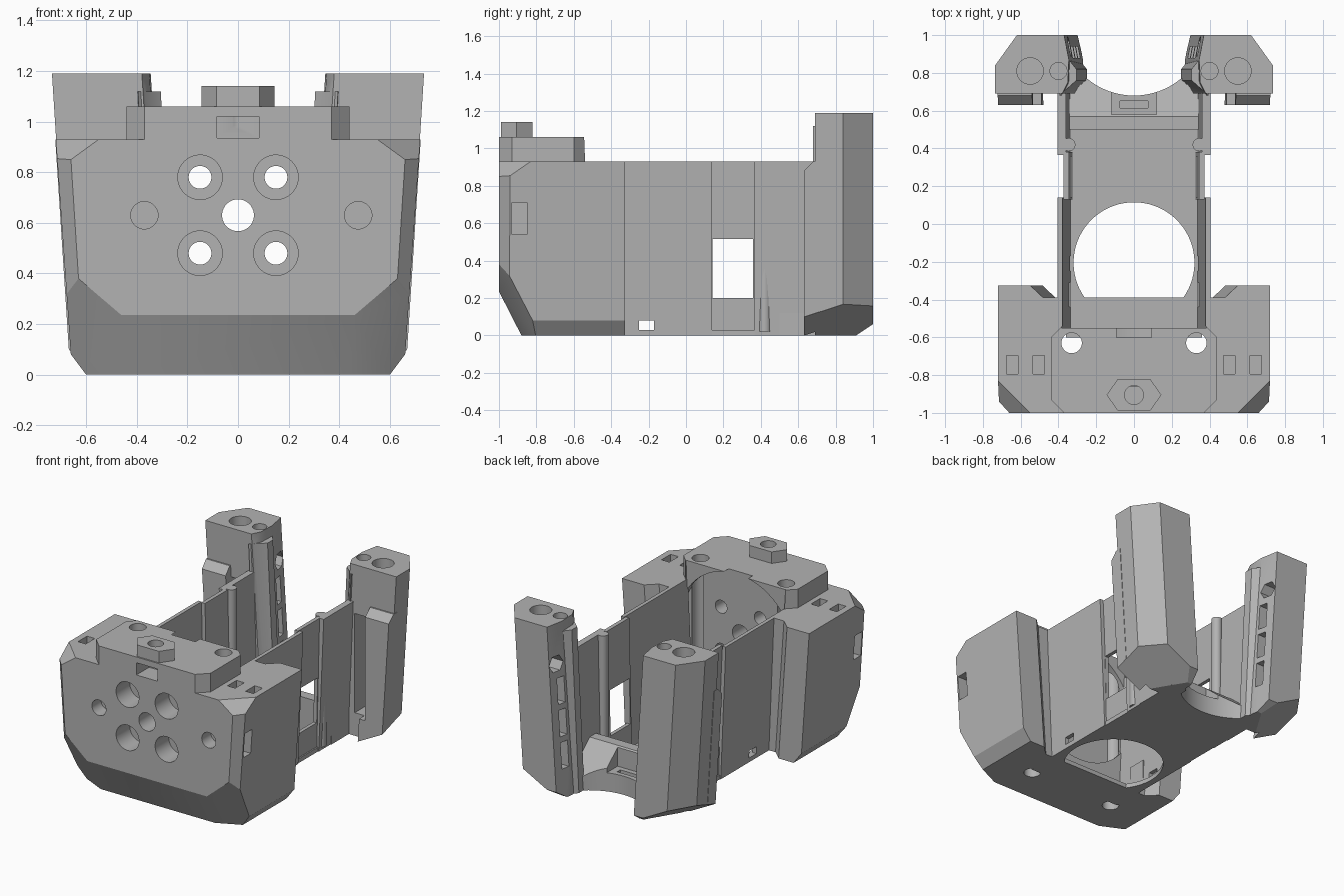
import bpy, bmesh, math
from mathutils import Vector

if "Cube" in bpy.data.objects:
    bpy.data.objects.remove(bpy.data.objects["Cube"])

grey = bpy.data.materials.new("matte_grey")
grey.diffuse_color = (0.45, 0.45, 0.45, 1)
grey.use_nodes = True
grey.node_tree.nodes["Principled BSDF"].inputs["Base Color"].default_value = grey.diffuse_color


def make(name, bm):
    bmesh.ops.recalc_face_normals(bm, faces=bm.faces)
    me = bpy.data.meshes.new(name)
    bm.to_mesh(me)
    bm.free()
    me.materials.append(grey)
    ob = bpy.data.objects.new(name, me)
    bpy.context.collection.objects.link(ob)
    return ob


def loft(name, low, high, z0, z1):
    """Solid between two plan outlines at heights z0 and z1."""
    bm = bmesh.new()
    a = [bm.verts.new((x, y, z0)) for x, y in low]
    b = [bm.verts.new((x, y, z1)) for x, y in high]
    bm.faces.new(a)
    bm.faces.new(b)
    for i in range(len(a)):
        j = (i + 1) % len(a)
        bm.faces.new((a[i], a[j], b[j], b[i]))
    return make(name, bm)


def rect(x0, x1, y0, y1):
    return [(x0, y0), (x1, y0), (x1, y1), (x0, y1)]


def box(name, x0, x1, y0, y1, z0, z1):
    return loft(name, rect(x0, x1, y0, y1), rect(x0, x1, y0, y1), z0, z1)


def rod(name, axis, r, p, length, n=40):
    """Cylinder or prism starting at p and running along +axis."""
    bm = bmesh.new()
    bmesh.ops.create_cone(bm, cap_ends=True, segments=n, radius1=r, radius2=r, depth=length)
    d = {"x": Vector((1, 0, 0)), "y": Vector((0, 1, 0)), "z": Vector((0, 0, 1))}[axis]
    q = Vector((0, 0, 1)).rotation_difference(d)
    for v in bm.verts:
        v.co = q @ v.co + Vector(p) + d * length / 2
    return make(name, bm)


def boolean(ob, others, op="DIFFERENCE"):
    for c in others:
        m = ob.modifiers.new("bool", "BOOLEAN")
        m.operation, m.object, m.solver = op, c, "EXACT"
        bpy.context.view_layer.objects.active = ob
        bpy.ops.object.modifier_apply(modifier=m.name)
        bpy.data.objects.remove(c, do_unlink=True)


def chop(ob, p, n):
    """Slice away everything on the normal side of a plane."""
    bm = bmesh.new()
    bm.from_mesh(ob.data)
    bmesh.ops.bisect_plane(bm, geom=bm.verts[:] + bm.edges[:] + bm.faces[:], dist=1e-5,
                           plane_co=p, plane_no=n, clear_outer=True)
    bmesh.ops.holes_fill(bm, edges=[e for e in bm.edges if e.is_boundary])
    bmesh.ops.recalc_face_normals(bm, faces=bm.faces)
    bm.to_mesh(ob.data)
    bm.free()


def side(pts, s, dx=0):
    return [(s * (x + dx), y) for x, y in pts]


# Front block: tapered box with sliced corners
block = loft("front_block", rect(-.655, .655, -1, -.39), rect(-.72, .72, -1, -.39), 0, .93)
chop(block, (0, -1, .235), (0, -.235, -.12))
for s in (-1, 1):
    chop(block, (s * .66, -1, .85), (s * .055, -.05, -.0035))
    chop(block, (s * .55, -1, .93), (s * .0136, -.0136, .0187))
    chop(block, (s * .63, -1, .38), (s * .0261, -.0554, -.0306))
    chop(block, (s * .66, 0, .08), (s * .08, 0, -.06))

# Raised deck with cut corners and the hexagonal boss
deck_plan = [(-.37, -1), (.37, -1), (.44, -.93), (.44, -.6), (.38, -.54),
             (-.38, -.54), (-.44, -.6), (-.44, -.93)]
deck = loft("top_deck", deck_plan, deck_plan, .9, 1.06)
hexagon = [(-.145, -.905), (-.085, -.99), (.085, -.99), (.145, -.905), (.085, -.82), (-.085, -.82)]
boss = loft("hex_boss", hexagon, hexagon, 1.04, 1.14)
boolean(block, [deck, boss], "UNION")

# Cavity, motor recess, screw holes and slots
cuts = [loft("cavity", rect(-.345, .345, -.55, 0), rect(-.39, .39, -.55, 0), .03, 1.2),
        rod("recess", "y", .44, (0, -.6, .63), .1, 64),
        rod("centre_hole", "y", .063, (0, -1.1, .63), .7),
        rod("boss_hole", "z", .05, (0, -.905, .98), .3),
        box("nut_slot", -.082, .082, -1.1, -.86, .935, 1.02)]
for x in (-.15, .15):
    for z in (.48, .78):
        cuts.append(rod("bore", "y", .045, (x, -1.1, z), .7))
        cuts.append(rod("counterbore", "y", .088, (x, -1.1, z), .25))
for x in (-.37, .475):
    cuts.append(rod("blind_hole", "y", .054, (x, -1.1, .63), .2))
for s in (-1, 1):
    cuts.append(rod("deck_hole", "z", .054, (s * .33, -.63, -.1), 1.3))
    for x in (.505, .645):
        cuts.append(box("top_slot", s * x - .03, s * x + .03, -.795, -.695, .8, 1))
    cuts.append(box("side_slot", s * .72 - .1, s * .72 + .1, -.93, -.85, .54, .71))
boolean(block, cuts)

# Floor with the large round opening
floor = box("floor", -.36, .36, -.6, .55, 0, .03)
boolean(floor, [rod("floor_hole", "z", .32, (0, -.205, -.1), .3, 72)])

# Rear ramp with concave back edge and a notch
ramp = box("rear_ramp", -.37, .37, .5, .82, 0, .27)
chop(ramp, (0, .57, .27), (0, .17, .2))
boolean(ramp, [rod("ramp_arc", "z", .39, (0, 1.07, -.1), .6, 72),
               box("ramp_notch", -.12, .12, .58, .8, .13, .4),
               box("ramp_slit", -.075, .075, .615, .65, .06, .3)])

for s in (-1, 1):
    tag = "_right" if s > 0 else "_left"

    # Side wall in three runs, leaning outwards
    w1 = loft("front_wall" + tag, side(rect(.335, .365, -.56, .14), s),
              side(rect(.378, .404, -.56, .14), s), 0, .93)
    boolean(w1, [box("clip_hole", s * .36 - .1, s * .36 + .1, -.25, -.17, .03, .08)])
    w2 = loft("window_wall" + tag, side(rect(.325, .35, .13, .38), s),
              side(rect(.345, .372, .13, .38), s), 0, .93)
    boolean(w2, [box("window", s * .35 - .1, s * .35 + .1, .142, .358, .2, .515)])
    loft("rear_wall" + tag, side(rect(.335, .365, .365, .72), s),
         side(rect(.36, .404, .365, .72), s), 0, .93)
    rod("wall_rib" + tag, "z", .035, (s * .345, .42, .02), .91, 20)
    box("floor_clip" + tag, s * .35 - .015, s * .35 + .015, -.44, -.31, .02, .2)

    # Ear behind the front block
    ear = [(.47, -.4), (.55, -.325), (.72, -.325), (.72, -.4)]
    e = loft("block_ear" + tag, side(ear, s, -.065), side(ear, s), 0, .93)
    chop(e, (s * .66, 0, .08), (s * .08, 0, -.06))

    # Rear tower, its inner nose and front flange
    plan = [(.38, .69), (.735, .69), (.735, .84), (.62, 1), (.37, 1), (.345, .87), (.35, .75)]
    tower = loft("rear_tower" + tag, side(plan, s, -.075), side(plan, s), 0, 1.19)
    nose = [(.39, .68), (.30, .76), (.30, .82), (.34, .87), (.42, .87)]
    n = loft("tower_nose" + tag, side(nose, s, -.05), side(nose, s, .005), 0, 1.12)
    fl = loft("flange" + tag, side(rect(.54, .722, .63, .72), s, -.06),
              side(rect(.54, .722, .63, .72), s), 0, .93)
    chop(fl, (0, .63, .88), (0, -1, 1))
    boolean(tower, [n, fl], "UNION")
    chop(tower, (0, .91, 0), (0, .06, -.09))
    chop(tower, (s * .67, .82, .16), (s * .018, .011, -.0342))
    tcuts = [rod("wide_bore", "z", .07, (s * .55, .81, 1.05), .3),
             rod("narrow_bore", "z", .045, (s * .40, .81, .95), .4),
             rod("nut_trap", "x", .06, (s * .36 - .1, .94, .92), .2, 6),
             box("channel", s * .475 - .06, s * .475 + .06, .6, .92, .16, .85)]
    for z in (.2, .42, .64):
        tcuts.append(box("slit", s * .38 - .12, s * .38 + .12, .88, .94, z, z + .18))
    boolean(tower, tcuts)

# Smooth the bores while keeping edges sharp
for ob in bpy.context.scene.objects:
    ob.select_set(True)
bpy.context.view_layer.objects.active = block
bpy.ops.object.shade_smooth_by_angle(angle=math.radians(25))
